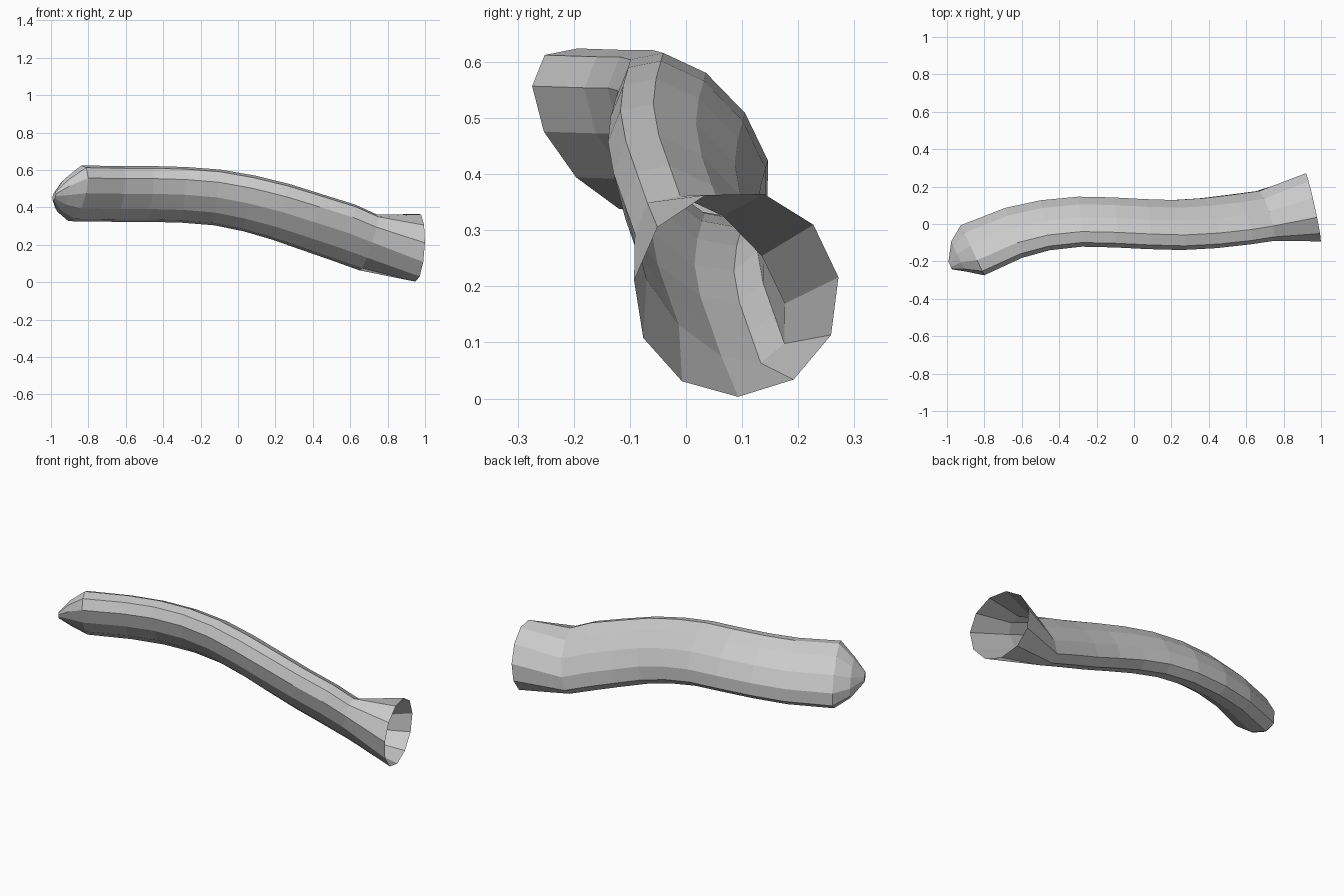
import bpy, bmesh
from math import sin, cos, tau, radians
from mathutils import Vector

if "Cube" in bpy.data.objects:
    bpy.data.objects.remove(bpy.data.objects["Cube"])

SIDES = 11

# centre line of the bent tube, from closed tip end to neck
path = [Vector(p) for p in [
    (-.865, -.138, .475), (-.645, -.045, .472), (-.475, -.004, .472), (-.29, .015, .467),
    (-.11, .011, .453), (.06, .002, .421), (.23, -.003, .376), (.40, .007, .32),
    (.565, .026, .266), (.70, .045, .212)]]
mouth_centre = Vector((.958, .09, .187))
LONG, SHORT = .178, .097                      # oval cross-section half sizes
axis_l, axis_s = (-.64, .77), (.77, .64)      # long and short directions in (y, z)


def oval_ring(bm, c, n, s=1.0):
    """Slanted oval section around c, square to direction n."""
    out = []
    for k in range(SIDES):
        a = tau * k / SIDES
        u, v = s * LONG * cos(a), s * SHORT * sin(a)
        dy = u * axis_l[0] + v * axis_s[0]
        dz = u * axis_l[1] + v * axis_s[1]
        dx = -(n.y * dy + n.z * dz) / n.x
        out.append(bm.verts.new(c + Vector((dx, dy, dz))))
    return out


bm = bmesh.new()
rings = []

# blunt closed tip
n0 = Vector((.89, .42, 0))
rings.append(oval_ring(bm, Vector((-.983, -.222, .46)), n0, .15))
rings.append(oval_ring(bm, Vector((-.94, -.172, .465)), n0, .6))
rings.append(oval_ring(bm, path[0], n0))

# curved body
for i in range(1, len(path)):
    before = (path[i] - path[i - 1]).normalized()
    after = ((path[i + 1] if i + 1 < len(path) else mouth_centre) - path[i]).normalized()
    rings.append(oval_ring(bm, path[i], before + after))

# round flared open mouth
mouth = []
for k in range(SIDES):
    a = radians(140) - tau * k / SIDES
    dy, dz = .184 * cos(a), .184 * sin(a)
    mouth.append(bm.verts.new(mouth_centre + Vector((-.22 * dy + .05 * dz, dy, dz))))
rings.append(mouth)

# skin between rings, cap only on the tip
for r, q in zip(rings, rings[1:]):
    for k in range(SIDES):
        j = (k + 1) % SIDES
        bm.faces.new((r[k], r[j], q[j], q[k]))
bm.faces.new(rings[0])
bmesh.ops.recalc_face_normals(bm, faces=bm.faces)

mesh = bpy.data.meshes.new("bent_horn_tube")
bm.to_mesh(mesh)
bm.free()
bpy.context.collection.objects.link(bpy.data.objects.new("bent_horn_tube", mesh))
